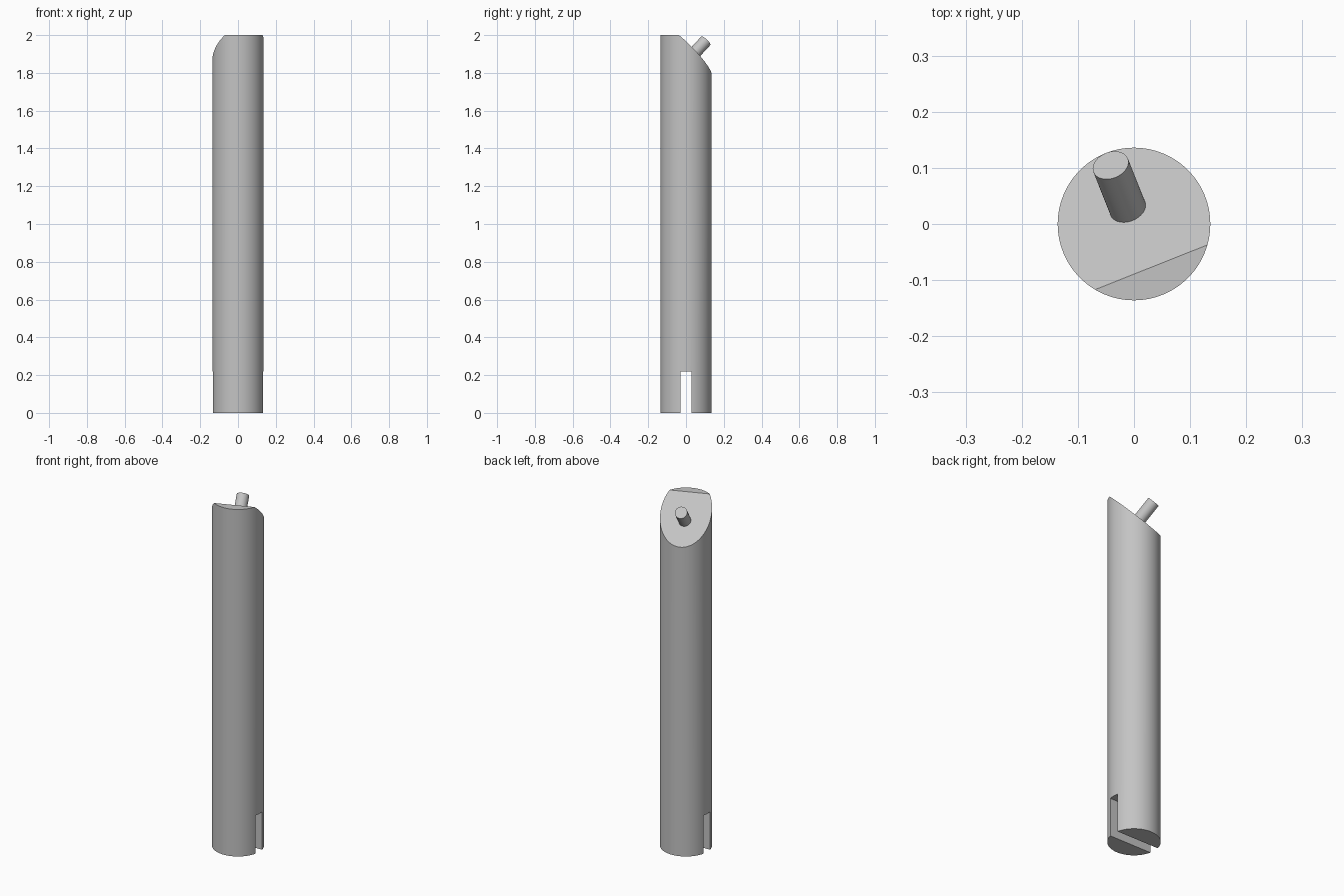
import bpy
import bmesh
import math
from mathutils import Matrix, Vector

cube = bpy.data.objects.get("Cube")
if cube:
    bpy.data.objects.remove(cube, do_unlink=True)

HEIGHT = 2.0
RADIUS = 0.136
TURN = math.radians(21.7)        # heading of the slanted face about z
SLANT_START = -0.083             # where the slant meets the flat top
PIN_BASE = 0.03                  # pin position along the slant heading
PIN_RADIUS, PIN_LENGTH = 0.033, 0.117
SLOT_WIDTH, SLOT_HEIGHT = 0.058, 0.22

heading = Vector((-math.sin(TURN), math.cos(TURN), 0))
up = Vector((0, 0, 1))
slant_normal = (heading + up).normalized()

steel = bpy.data.materials.new("grey_steel")
steel.use_nodes = True
grey = (0.55, 0.55, 0.55, 1)
steel.diffuse_color = grey
steel.node_tree.nodes["Principled BSDF"].inputs["Base Color"].default_value = grey


def add_object(name, bm):
    mesh = bpy.data.meshes.new(name)
    bmesh.ops.recalc_face_normals(bm, faces=bm.faces)
    bm.to_mesh(mesh)
    bm.free()
    mesh.materials.append(steel)
    obj = bpy.data.objects.new(name, mesh)
    bpy.context.collection.objects.link(obj)
    return obj


def add_cylinder(bm, radius, start, axis, length, sides):
    turn = axis.to_track_quat("Z", "Y").to_matrix().to_4x4()
    bmesh.ops.create_cone(
        bm, cap_ends=True, segments=sides, radius1=radius, radius2=radius,
        depth=length, matrix=Matrix.Translation(start + axis * length / 2) @ turn)


def select_only(obj):
    bpy.ops.object.select_all(action="DESELECT")
    obj.select_set(True)
    bpy.context.view_layer.objects.active = obj


# Round shaft with its top sliced at 45 degrees
bm = bmesh.new()
add_cylinder(bm, RADIUS, Vector(), up, HEIGHT, 96)
cut = bmesh.ops.bisect_plane(
    bm, geom=bm.verts[:] + bm.edges[:] + bm.faces[:],
    plane_co=heading * SLANT_START + up * HEIGHT, plane_no=slant_normal,
    clear_outer=True)
rim = [e for e in cut["geom_cut"] if isinstance(e, bmesh.types.BMEdge)]
bmesh.ops.contextual_create(bm, geom=rim)
shaft = add_object("shaft", bm)

# Slot through the foot, along x
bm = bmesh.new()
bmesh.ops.create_cube(bm, size=1, matrix=Matrix.Diagonal(
    (4 * RADIUS, SLOT_WIDTH, 2 * SLOT_HEIGHT, 1)))
cutter = add_object("slot_cutter", bm)
cutter.hide_render = True
slot = shaft.modifiers.new("slot", "BOOLEAN")
slot.operation = "DIFFERENCE"
slot.solver = "EXACT"
slot.object = cutter
select_only(shaft)
bpy.ops.object.modifier_apply(modifier=slot.name)
bpy.data.objects.remove(cutter, do_unlink=True)

# Pin standing square on the slanted face, sunk slightly into it
bm = bmesh.new()
base = heading * PIN_BASE + up * (HEIGHT - PIN_BASE + SLANT_START)
sink = 0.01
add_cylinder(bm, PIN_RADIUS, base - slant_normal * sink, slant_normal,
             PIN_LENGTH + sink, 48)
pin = add_object("pin", bm)

for obj in (shaft, pin):
    select_only(obj)
    bpy.ops.object.shade_smooth_by_angle(angle=math.radians(30))
